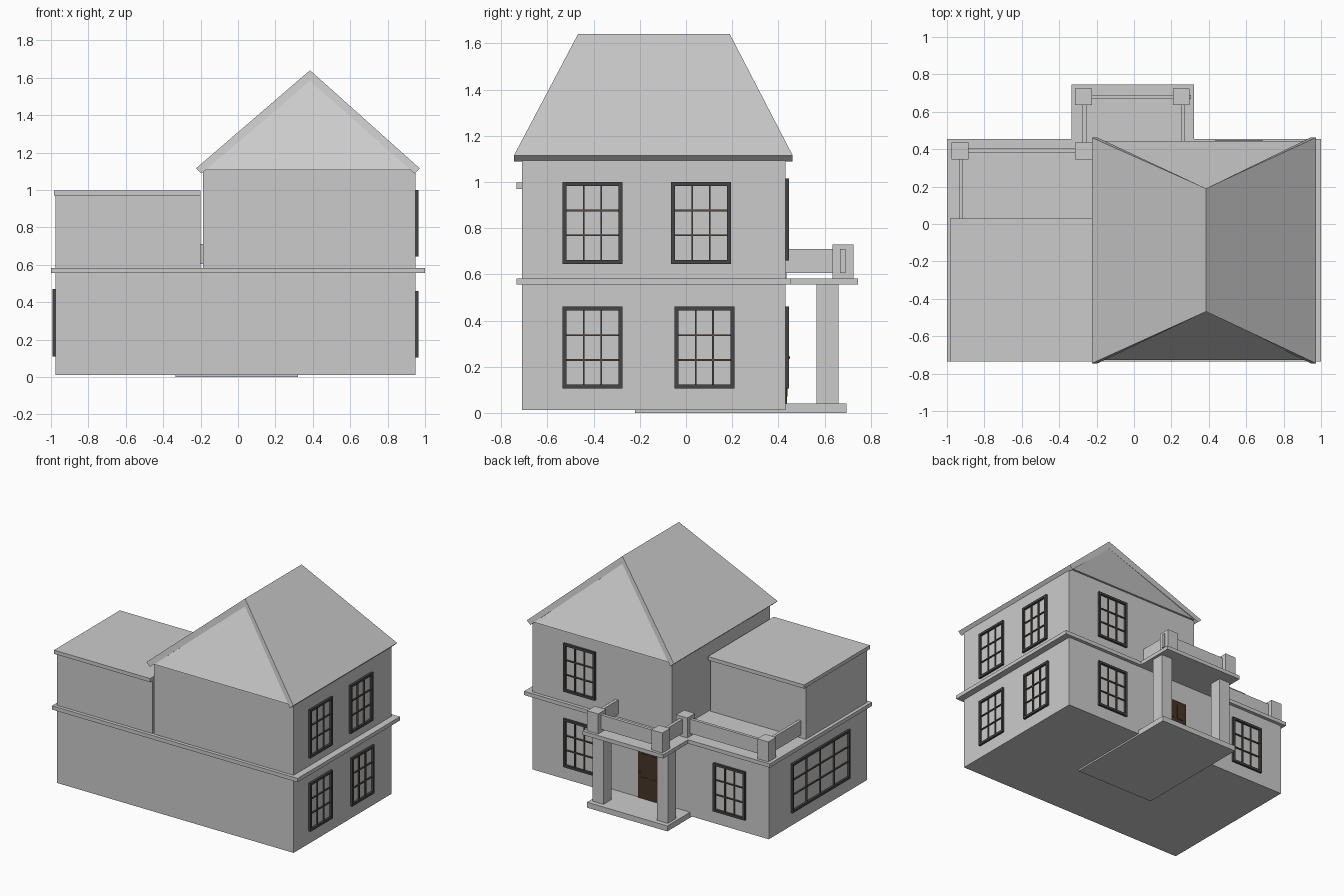
import bpy, bmesh
from mathutils import Vector

if "Cube" in bpy.data.objects:
    bpy.data.objects.remove(bpy.data.objects["Cube"])


def material(name, rgb):
    m = bpy.data.materials.new(name)
    m.diffuse_color = (*rgb, 1)
    m.use_nodes = True
    m.node_tree.nodes["Principled BSDF"].inputs["Base Color"].default_value = m.diffuse_color
    return m


FRAME = material("dark_frame", (0.06, 0.06, 0.06))
BAR = material("brown_bar", (0.10, 0.08, 0.065))
WOOD = material("dark_wood", (0.06, 0.035, 0.02))


def finish(name, bm, mat=None):
    bmesh.ops.recalc_face_normals(bm, faces=bm.faces)
    mesh = bpy.data.meshes.new(name)
    bm.to_mesh(mesh)
    bm.free()
    ob = bpy.data.objects.new(name, mesh)
    bpy.context.collection.objects.link(ob)
    if mat:
        mesh.materials.append(mat)
    return ob


def add_box(bm, lo, hi):
    vs = bmesh.ops.create_cube(bm, size=1)["verts"]
    lo, hi = Vector(lo), Vector(hi)
    for v in vs:
        v.co = Vector((lo[i] + (v.co[i] + 0.5) * (hi[i] - lo[i]) for i in range(3)))


def box(name, x, y, z, mat=None):
    bm = bmesh.new()
    add_box(bm, (x[0], y[0], z[0]), (x[1], y[1], z[1]))
    return finish(name, bm, mat)


def loft(name, a, b):
    """Closed solid between two matching outlines."""
    bm = bmesh.new()
    va, vb = [bm.verts.new(p) for p in a], [bm.verts.new(p) for p in b]
    bm.faces.new(va)
    bm.faces.new(vb)
    for i in range(len(a)):
        j = (i + 1) % len(a)
        bm.faces.new((va[i], va[j], vb[j], vb[i]))
    return finish(name, bm)


def window(name, axis, wall, out, u, z, cols=3, rows=3):
    """Frame and glazing bars on a wall; axis is the wall's normal."""
    def bars(part, rects, depth, mat):
        bm = bmesh.new()
        d0, d1 = sorted((wall - out * 0.005, wall + out * depth))
        for u0, u1, z0, z1 in rects:
            if axis == "x":
                add_box(bm, (d0, u0, z0), (d1, u1, z1))
            else:
                add_box(bm, (u0, d0, z0), (u1, d1, z1))
        finish(name + part, bm, mat)

    w, t = 0.017, 0.004
    bars("_frame", [(u[0], u[0] + w, *z), (u[1] - w, u[1], *z),
                    (u[0] + w, u[1] - w, z[0], z[0] + w),
                    (u[0] + w, u[1] - w, z[1] - w, z[1])], 0.016, FRAME)
    inner = []
    for i in range(1, cols):
        c = u[0] + w + (u[1] - u[0] - 2 * w) * i / cols
        inner.append((c - t, c + t, z[0] + w, z[1] - w))
    for i in range(1, rows):
        c = z[0] + w + (z[1] - z[0] - 2 * w) * i / rows
        inner.append((u[0] + w, u[1] - w, c - t, c + t))
    bars("_bars", inner, 0.009, BAR)


# Main masses and floor slabs
box("ground_floor", (-0.975, 0.95), (-0.71, 0.43), (0.012, 0.56))
box("floor_slab", (-1, 1), (-0.735, 0.455), (0.555, 0.583))
box("upper_main", (-0.187, 0.95), (-0.71, 0.43), (0.58, 1.108))
box("upper_wing", (-0.975, -0.2), (-0.71, 0.0), (0.58, 0.975))
box("wing_roof", (-0.983, -0.2), (-0.735, 0.03), (0.97, 0.997))

# Porch: base, canopy and pillars
box("porch_base", (-0.335, 0.32), (-0.22, 0.695), (0, 0.04))
box("porch_canopy", (-0.335, 0.32), (0.44, 0.745), (0.555, 0.583))
for x in (-0.27, 0.255):
    box("porch_pillar", (x - 0.045, x + 0.045), (0.565, 0.66), (0.04, 0.556))

# Balcony posts and rails
for x, y in ((-0.27, 0.68), (0.253, 0.68), (-0.27, 0.39), (-0.93, 0.39)):
    box("balcony_post", (x - 0.045, x + 0.045), (y - 0.045, y + 0.045), (0.58, 0.73))
RAIL_Z = (0.605, 0.71)
box("balcony_rail", (-0.28, 0.305), (0.667, 0.69), RAIL_Z)
box("balcony_rail", (-0.93, -0.26), (0.382, 0.404), RAIL_Z)
box("balcony_rail", (-0.936, -0.914), (-0.01, 0.39), RAIL_Z)
box("balcony_rail", (-0.275, -0.252), (0.39, 0.68), RAIL_Z)
box("balcony_rail", (0.25, 0.273), (0.42, 0.68), RAIL_Z)

# Roof: folded slab with raked ends, then the sloping gable infill
profile = [(-0.225, 1.115), (0.385, 1.64), (0.972, 1.115),
           (0.944, 1.088), (0.385, 1.583), (-0.195, 1.088)]
front, back = [], []
for x, z in profile:
    ridge = z > 1.5
    front.append((x, -0.468 if ridge else -0.745, z))
    back.append((x, 0.19 if ridge else 0.462, z))
loft("roof_slab", front, back)
loft("gable_infill",
     [(-0.18, -0.728, 1.106), (0.385, -0.464, 1.59), (0.93, -0.728, 1.106)],
     [(-0.18, 0.445, 1.106), (0.385, 0.186, 1.59), (0.93, 0.445, 1.106)])

# Windows
LOW, HIGH = (0.105, 0.46), (0.645, 1.0)
window("side_window", "x", 0.95, 1, (-0.535, -0.275), LOW)
window("side_window", "x", 0.95, 1, (-0.05, 0.21), LOW)
window("side_window", "x", 0.95, 1, (-0.535, -0.275), HIGH)
window("side_window", "x", 0.95, 1, (-0.065, 0.195), HIGH)
window("porch_side_window", "y", 0.43, 1, (0.433, 0.69), LOW)
window("porch_side_window", "y", 0.43, 1, (0.433, 0.69), (0.66, 1.015))
window("porch_side_window", "y", 0.43, 1, (-0.79, -0.53), LOW)
window("wide_window", "x", -0.975, -1, (-0.5, 0.174), (0.11, 0.47), cols=4)

# Door with raised panels and knob
box("door", (-0.105, 0.083), (0.425, 0.437), (0.04, 0.40), WOOD)
for x in (-0.055, 0.033):
    for z in ((0.07, 0.2), (0.26, 0.37)):
        box("door_panel", (x - 0.03, x + 0.03), (0.436, 0.44), z, WOOD)
bpy.ops.mesh.primitive_uv_sphere_add(segments=12, ring_count=8, radius=0.008,
                                     location=(0.065, 0.443, 0.24))
knob = bpy.context.object
knob.name = "door_knob"
knob.data.materials.append(FRAME)
bpy.ops.object.shade_smooth_by_angle()
